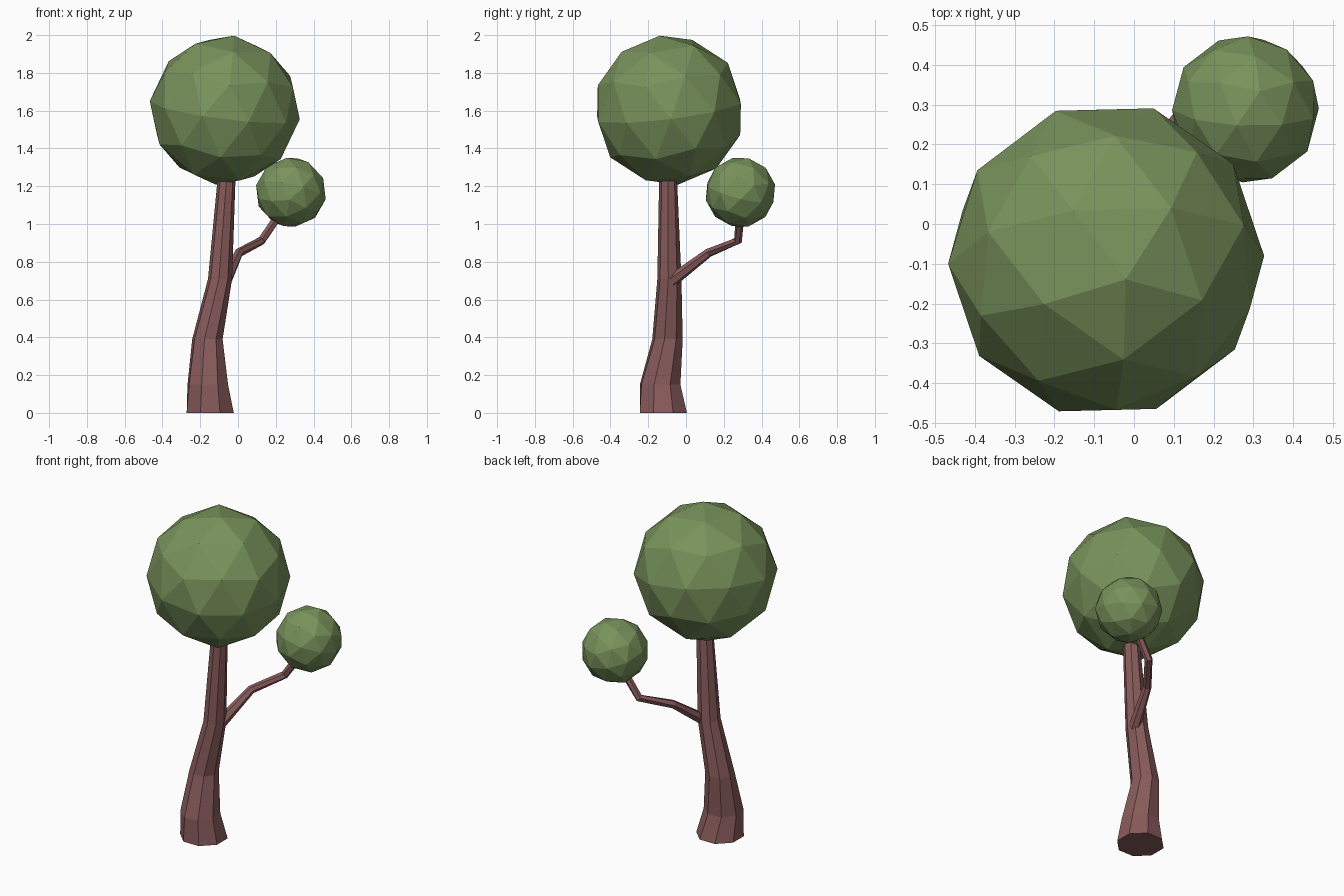
import bpy, bmesh, math
from mathutils import Vector, Matrix

cube = bpy.data.objects.get("Cube")
if cube:
    bpy.data.objects.remove(cube, do_unlink=True)


def material(name, rgb):
    mat = bpy.data.materials.new(name)
    mat.use_nodes = True
    mat.diffuse_color = (*rgb, 1)
    mat.node_tree.nodes["Principled BSDF"].inputs["Base Color"].default_value = (*rgb, 1)
    return mat


bark = material("bark_brown", (0.25, 0.105, 0.105))
leaf = material("leaf_green", (0.19, 0.29, 0.105))


def finish(name, bm, mat):
    bmesh.ops.recalc_face_normals(bm, faces=bm.faces)
    mesh = bpy.data.meshes.new(name)
    bm.to_mesh(mesh)
    bm.free()
    mesh.materials.append(mat)
    obj = bpy.data.objects.new(name, mesh)
    bpy.context.scene.collection.objects.link(obj)
    return obj


def limb(name, path, sides, twist=0.0, upright=False):
    """Loft rings along a path of (x, y, z, radius)."""
    bm = bmesh.new()
    points = [Vector(p[:3]) for p in path]
    rings = []
    for i, p in enumerate(points):
        ahead = points[min(i + 1, len(points) - 1)] - points[max(i - 1, 0)]
        axis = Vector((0, 0, 1)) if upright else ahead.normalized()
        turn = Vector((0, 0, 1)).rotation_difference(axis)
        ring = []
        for k in range(sides):
            a = math.tau * (k + 0.5) / sides + twist * i
            ring.append(bm.verts.new(p + turn @ Vector((math.cos(a), math.sin(a), 0)) * path[i][3]))
        rings.append(ring)
    for low, high in zip(rings, rings[1:]):
        for k in range(sides):
            n = (k + 1) % sides
            bm.faces.new((low[k], low[n], high[n], high[k]))
    bm.faces.new(rings[0])
    bm.faces.new(rings[-1])
    return finish(name, bm, bark)


def crown(name, centre, radius, pole, spin):
    """Faceted ball of leaves, with its pole tilted towards a direction."""
    bm = bmesh.new()
    bmesh.ops.create_icosphere(bm, subdivisions=2, radius=radius)
    tilt = Vector((0, 0, 1)).rotation_difference(Vector(pole)).to_matrix().to_4x4()
    turn = Matrix.Rotation(math.radians(spin), 4, "Z")
    bm.transform(Matrix.Translation(centre) @ tilt @ turn)
    return finish(name, bm, leaf)


# Trunk: flared foot, leaning and tapering upwards
limb("trunk", [
    (-0.147, -0.12, 0.0, 0.135),
    (-0.16, -0.137, 0.15, 0.112),
    (-0.162, -0.098, 0.39, 0.082),
    (-0.095, -0.088, 0.71, 0.064),
    (-0.06, -0.095, 1.25, 0.047),
], 8, twist=0.1, upright=True)

# Side branch reaching back and to the left
limb("side_branch", [
    (-0.065, -0.075, 0.70, 0.034),
    (0.005, 0.12, 0.848, 0.024),
    (0.125, 0.275, 0.912, 0.023),
    (0.225, 0.288, 1.06, 0.023),
], 6)

# Leaf crowns
crown("main_crown", (-0.07, -0.09, 1.603), 0.4, (0.05, -0.05, 0.4), 55)
crown("small_crown", (0.28, 0.288, 1.168), 0.188, (0.08, 0.1, 0.4), 20)
